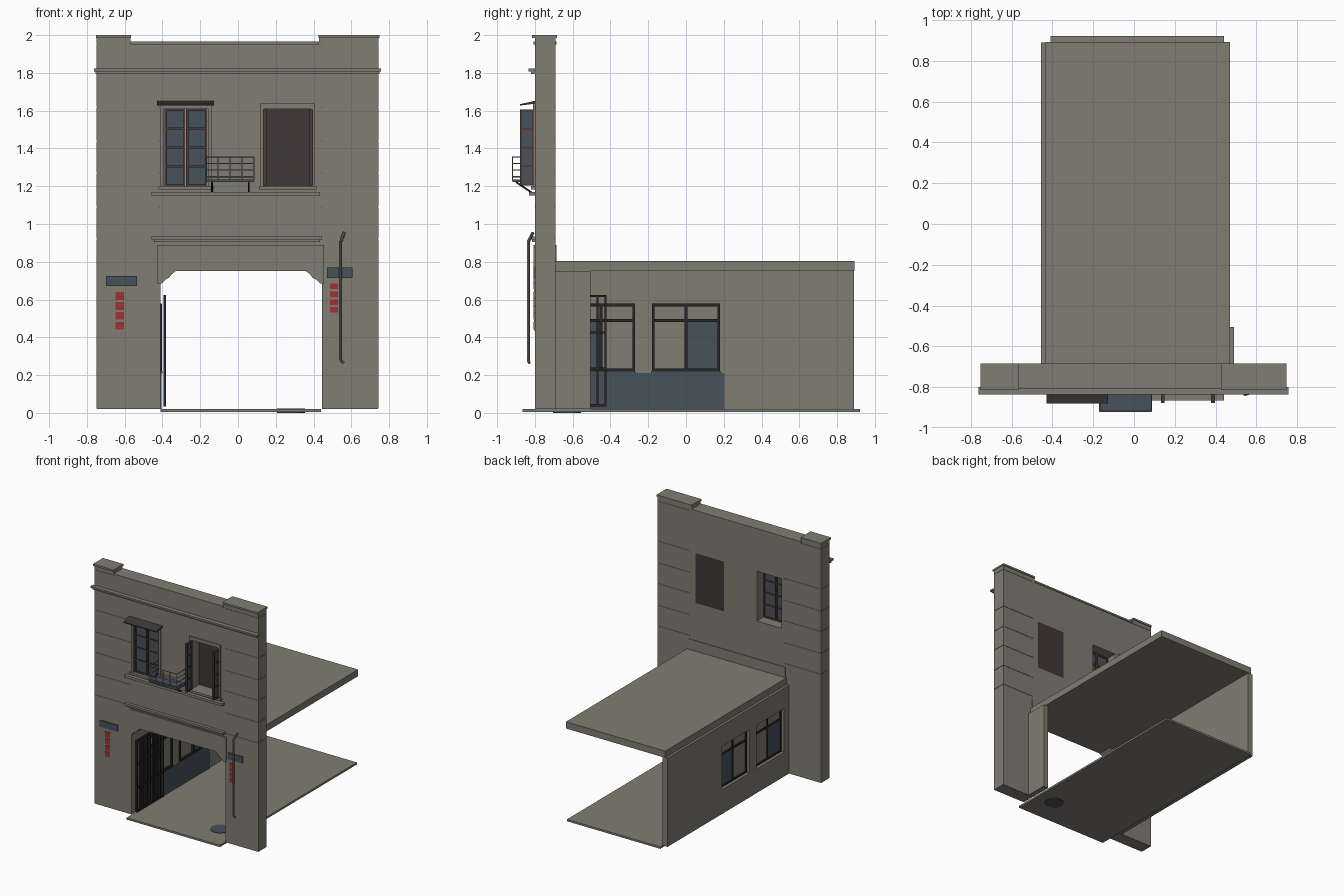
import bpy
import bmesh
from mathutils import Vector

default = bpy.data.objects.get("Cube")
if default:
    bpy.data.objects.remove(default, do_unlink=True)


def material(name, red, green, blue):
    mat = bpy.data.materials.new(name)
    mat.use_nodes = True
    colour = (red, green, blue, 1)
    mat.diffuse_color = colour
    mat.node_tree.nodes["Principled BSDF"].inputs["Base Color"].default_value = colour
    return mat


stucco = material("warm grey stucco", .22, .205, .17)
glass = material("slate blue", .065, .085, .105)
iron = material("dark iron", .022, .019, .019)
curtain = material("dark brown", .05, .038, .038)
timber = material("red brown timber", .075, .045, .04)
sign_red = material("sign red", .36, .03, .035)


def finish(name, bm, colour):
    bmesh.ops.recalc_face_normals(bm, faces=bm.faces)
    mesh = bpy.data.meshes.new(name)
    bm.to_mesh(mesh)
    bm.free()
    mesh.materials.append(colour)
    obj = bpy.data.objects.new(name, mesh)
    bpy.context.collection.objects.link(obj)
    return obj


def box(name, x, y, z, colour=stucco):
    bm = bmesh.new()
    bmesh.ops.create_cube(bm, size=1)
    for v in bm.verts:
        v.co = [low + (high - low) * (c + .5) for (low, high), c in zip((x, y, z), v.co)]
    return finish(name, bm, colour)


def prism(name, profile, span, axis, colour=stucco):
    """Extrude a flat profile along the x or y axis."""
    def place(a, b, depth):
        return (depth, a, b) if axis == "x" else (a, depth, b)
    bm = bmesh.new()
    face = bm.faces.new([bm.verts.new(place(a, b, span[0])) for a, b in profile])
    extruded = bmesh.ops.extrude_face_region(bm, geom=[face])["geom"]
    moved = [v for v in extruded if isinstance(v, bmesh.types.BMVert)]
    bmesh.ops.translate(bm, verts=moved, vec=place(0, 0, span[1] - span[0]))
    return finish(name, bm, colour)


def bar(name, start, end, radius, colour, sides=6):
    start, end = Vector(start), Vector(end)
    bm = bmesh.new()
    bmesh.ops.create_cone(bm, cap_ends=True, segments=sides, radius1=radius,
                          radius2=radius, depth=(end - start).length)
    turn = (end - start).to_track_quat("Z", "Y")
    for v in bm.verts:
        v.co = turn @ v.co + (start + end) / 2
    return finish(name, bm, colour)


def grid(name, across, up, depth, columns, rows, axis, width, colour, pane=None):
    """A framed grid of bars, with an optional pane in the middle of its depth."""
    def part(label, a, z, d, shade):
        x, y = (a, d) if axis == "x" else (d, a)
        box(name + label, x, y, z, shade)
    for i in range(columns + 1):
        a = across[0] + (across[1] - across[0] - width) * i / columns
        part("_upright", (a, a + width), up, depth, colour)
    for i in range(rows + 1):
        z = up[0] + (up[1] - up[0] - width) * i / rows
        part("_crossbar", across, (z, z + width), depth, colour)
    if pane:
        middle = sum(depth) / 2
        part("_pane", across, up, (middle - .002, middle + .002), pane)


FRONT, BACK, BASE = -.80, -.69, .02
DEPTH = (FRONT, BACK)
LEFT, RIGHT = -.75, .745
DOOR_LEFT, DOOR_RIGHT = -.41, .445
SILL, HEAD, TOP = 1.20, 1.61, 1.95

# facade side piers, stacked with thin grooves between the courses
courses = [BASE, .92, 1.09, 1.27, 1.44, 1.62, TOP]
for side, span in (("left", (DOOR_RIGHT, RIGHT)), ("right", (LEFT, DOOR_LEFT))):
    box(side + "_pier_core", (span[0] + .003, span[1] - .003),
        (FRONT + .003, BACK - .003), (BASE, TOP))
    for low, high in zip(courses, courses[1:]):
        box(side + "_pier_course", span, DEPTH, (low + .002, high - .002))

# facade wall between the piers, leaving two window openings
middle = (DOOR_LEFT, DOOR_RIGHT)
box("wall_below_windows", middle, DEPTH, (.80, SILL))
box("wall_above_windows", middle, DEPTH, (HEAD, TOP))
for span in ((DOOR_LEFT, -.388), (-.163, .135), (.395, DOOR_RIGHT)):
    box("wall_between_windows", span, DEPTH, (SILL, HEAD))

# parapet and cornice
box("parapet_coping", (-.57, .43), (FRONT - .008, BACK + .005), (TOP, TOP + .015))
for span in ((LEFT, -.57), (.43, RIGHT)):
    box("parapet_block", span, DEPTH, (TOP, 2))
    box("parapet_cap", (span[0] - .003, span[1] + .003), (FRONT - .014, BACK + .006), (1.985, 2))
box("cornice_lower", (LEFT - .005, RIGHT + .005), (-.82, FRONT), (1.793, 1.808))
box("cornice_upper", (LEFT - .012, RIGHT + .012), (-.835, FRONT), (1.808, 1.822))

# stepped lintel over the entrance and its mouldings
half = [(.44, .89), (.44, .685), (.42, .685), (.40, .705), (.38, .715), (.365, .735), (.345, .75)]
centre = .015
outline = [(centre + a, b) for a, b in half] + [(centre - a, b) for a, b in reversed(half)]
prism("entrance_lintel", outline, (FRONT - .008, BACK + .005), "y")
box("lintel_moulding_lower", (-.445, .435), (-.815, FRONT), (.905, .918))
box("lintel_moulding_upper", (-.458, .445), (-.825, FRONT), (.918, .935))

# window surrounds and sills
for side, low, high in (("right", -.41, -.14), ("left", .12, .405)):
    face = (FRONT - .01, FRONT)
    box(side + "_window_head", (low, high), face, (HEAD, HEAD + .027))
    for edge in (low, high - .018):
        box(side + "_window_jamb", (edge, edge + .018), face, (SILL, HEAD))
    box(side + "_window_sill", (low - .01, high + .01), (-.82, FRONT), (1.182, SILL))
box("shared_sill_band", (-.458, .435), (-.83, FRONT), (1.15, 1.17))

# closed casement, with an awning over it
for span in ((-.388, -.277), (-.274, -.163)):
    grid("casement", span, (SILL, HEAD), (-.795, -.775), 1, 4, "x", .011, timber, glass)
prism("awning", [(FRONT, 1.637), (-.88, 1.627), (-.88, 1.634), (FRONT, 1.652)],
      (-.43, -.127), "x", curtain)

# open casement with dark backing and swung leaves
box("window_backing", (.135, .395), (-.70, BACK), (SILL, HEAD), curtain)
for edge in (.132, .378):
    grid("open_leaf", (-.878, -.805), (SILL + .005, HEAD - .005), (edge, edge + .018),
         1, 4, "y", .01, timber, glass)

# balcony rack
rack_left, rack_right, rack_front = -.168, .085, -.918
box("rack_tray", (rack_left, rack_right), (rack_front, FRONT), (1.222, 1.236), glass)
for z in (1.25, 1.285, 1.32, 1.355):
    bar("rack_front_rail", (rack_left, rack_front, z), (rack_right, rack_front, z), .003, stucco)
    for x in (rack_left, rack_right):
        bar("rack_side_rail", (x, rack_front, z), (x, FRONT, z), .003, stucco)
for i in range(5):
    x = rack_left + (rack_right - rack_left) * i / 4
    bar("rack_post", (x, rack_front, 1.23), (x, rack_front, 1.355), .003, stucco)
for x in (-.138, .056):
    bar("rack_brace", (x, -.90, 1.222), (x, FRONT, 1.155), .005, iron)

# floor slab, roof slab and the short return wall
box("floor_slab", (DOOR_LEFT, .44), (-.865, .922), (.004, BASE))
box("roof_slab", (-.435, .47), (BACK, .893), (.75, .805))
box("return_wall", (DOOR_RIGHT, .49), (BACK, -.505), (BASE, .75))
bar("drain_cover", (.28, -.63, 0), (.28, -.63, .024), .074, glass, 24)

# side wall with two openings
WALL = (-.455, DOOR_LEFT)
WIN_LOW, WIN_HIGH = .22, .578
box("side_wall_base", WALL, (BACK, .89), (BASE, WIN_LOW))
box("side_wall_top", WALL, (BACK, .89), (WIN_HIGH, .75))
for span in ((BACK, -.63), (-.27, -.18), (.18, .89)):
    box("side_wall_upright", WALL, span, (WIN_LOW, WIN_HIGH))
box("blue_wainscot", (DOOR_LEFT, -.404), (BACK, .205), (BASE, .21), glass)

# side windows: one blue sash each, the rest closed
for low, high, blue in ((-.63, -.27, (-.63, -.45)), (-.18, .18, (0, .18))):
    frame = (-.43, -.402)
    box("side_window_back", (-.422, -.418), (low, high), (WIN_LOW, WIN_HIGH))
    grid("side_window", (low, high), (WIN_LOW, WIN_HIGH), frame, 2, 1, "y", .014, iron)
    box("side_window_transom", frame, (low, high), (.482, .497), iron)
    box("side_window_sash", (-.425, -.414), blue, (WIN_LOW, .485), glass)
    box("side_window_ledge", (DOOR_LEFT, -.40), (low - .006, high + .006), (.208, WIN_LOW), glass)

# folding gate pushed against the side wall
grid("folding_gate", (-.77, -.42), (.035, .625), (-.394, -.38), 8, 3, "y", .011, iron)

# plain wall signs made of plates
PLATE = (FRONT - .008, FRONT)
for side, wide, high, tall, rise in (
        ("right", (-.70, -.535), (.672, .725), (-.655, -.597), (.435, .645)),
        ("left", (.472, .605), (.715, .77), (.482, .535), (.525, .69))):
    box(side + "_blue_sign", wide, PLATE, high, glass)
    box(side + "_sign_board", tall, (FRONT - .004, FRONT), rise)
    step = (rise[1] - rise[0]) / 4
    for i in range(4):
        z = rise[0] + step * i
        box(side + "_red_tile", (tall[0] + .006, tall[1] - .006), PLATE,
            (z + .006, z + step - .006), sign_red)

# drain pipe beside the entrance
path = [(.562, -.81, .955), (.543, -.835, .905), (.543, -.835, .28), (.56, -.83, .265)]
for start, end in zip(path, path[1:]):
    bar("drain_pipe", start, end, .008, stucco, 8)
